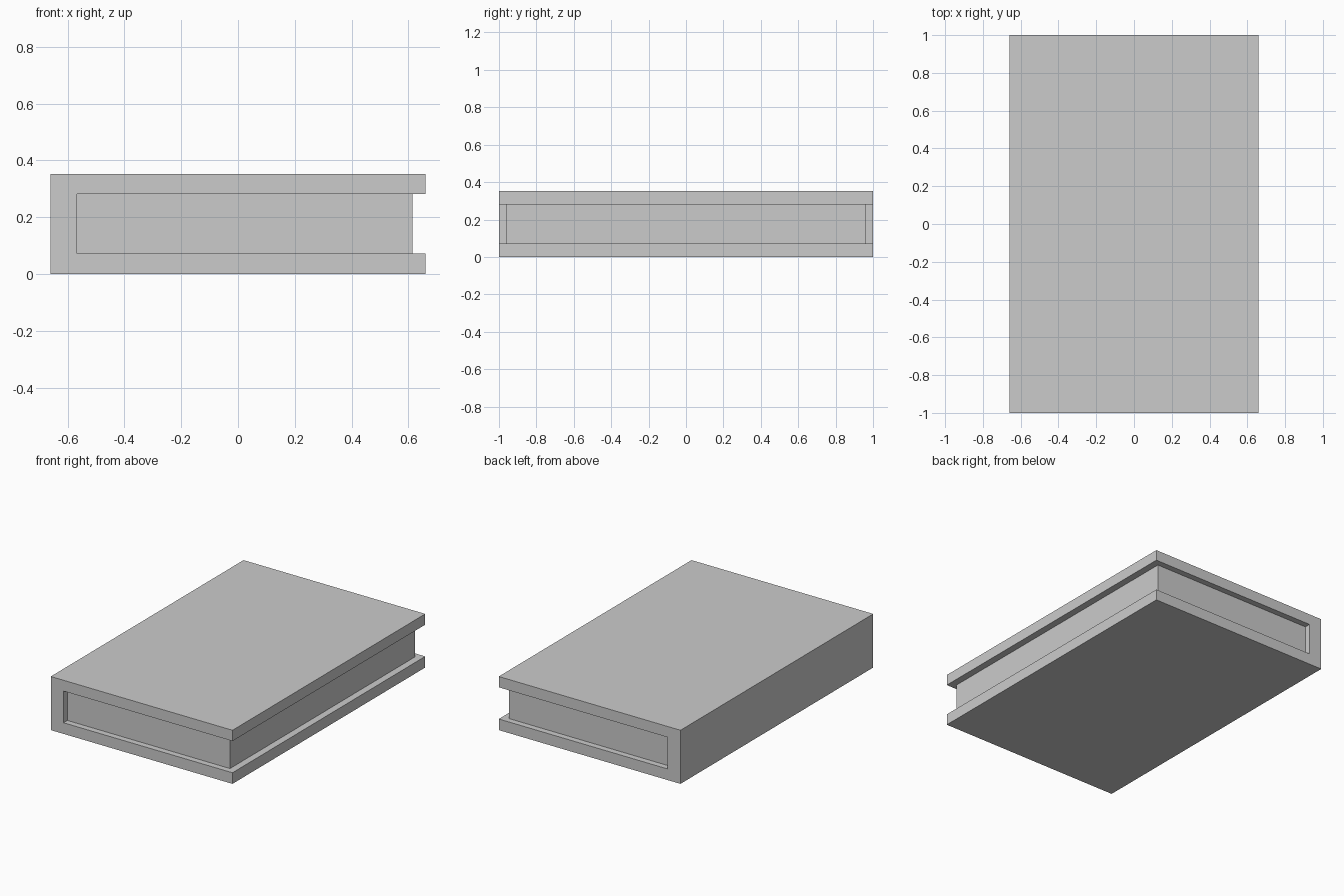
import bpy, bmesh

if "Cube" in bpy.data.objects:
    bpy.data.objects.remove(bpy.data.objects["Cube"])

W, H = 0.66, 0.352          # half width, total height
Z0, Z1 = 0.073, 0.281       # inner faces of the two boards
SPINE = -0.567              # inner face of the spine


def extrude_profile(name, profile, half_depth):
    """Extrude an x/z outline along y, centred on y = 0."""
    bm = bmesh.new()
    face = bm.faces.new([bm.verts.new((x, -half_depth, z)) for x, z in profile])
    result = bmesh.ops.extrude_face_region(bm, geom=[face])
    verts = [v for v in result["geom"] if isinstance(v, bmesh.types.BMVert)]
    bmesh.ops.translate(bm, verts=verts, vec=(0, 2 * half_depth, 0))
    bmesh.ops.recalc_face_normals(bm, faces=bm.faces)
    mesh = bpy.data.meshes.new(name)
    bm.to_mesh(mesh)
    bm.free()
    obj = bpy.data.objects.new(name, mesh)
    bpy.context.collection.objects.link(obj)
    return obj


# Hard cover: C-shaped section made of two boards and the spine
extrude_profile("book_cover", [(-W, 0), (W, 0), (W, Z0), (SPINE, Z0),
                               (SPINE, Z1), (W, Z1), (W, H), (-W, H)], 1.0)

# Page block, set back from the cover on its three open sides
extrude_profile("page_block", [(SPINE, Z0), (0.614, Z0), (0.614, Z1), (SPINE, Z1)], 0.96)
